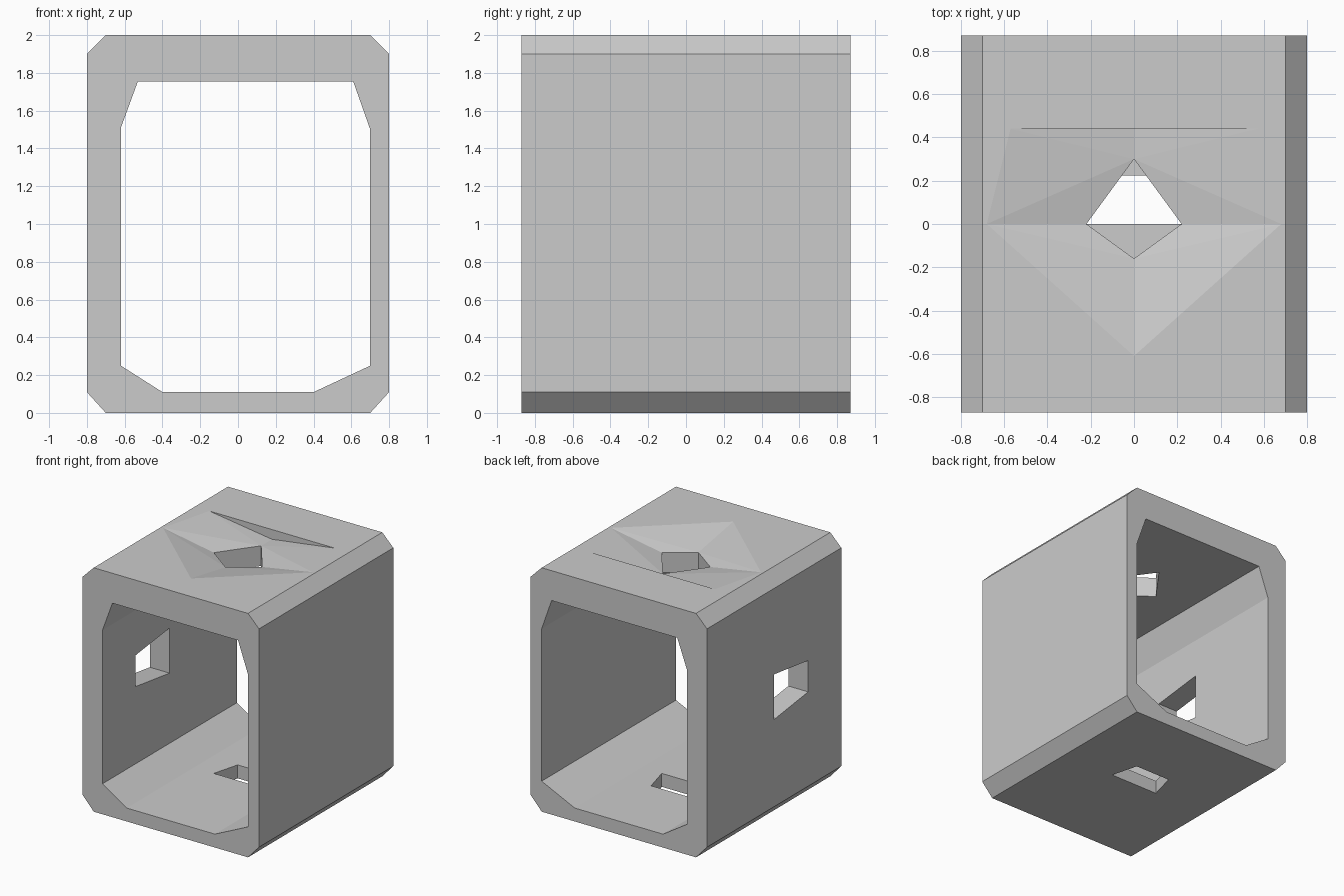
import bpy, bmesh

if "Cube" in bpy.data.objects:
    bpy.data.objects.remove(bpy.data.objects["Cube"])


def make_object(name, verts, faces):
    bm = bmesh.new()
    vs = [bm.verts.new(v) for v in verts]
    for f in faces:
        bm.faces.new([vs[i] for i in f])
    bmesh.ops.recalc_face_normals(bm, faces=bm.faces[:])
    mesh = bpy.data.meshes.new(name)
    bm.to_mesh(mesh)
    bm.free()
    obj = bpy.data.objects.new(name, mesh)
    bpy.context.collection.objects.link(obj)
    return obj


def prism(name, profile, axis, lo, hi):
    """Extrude a closed 2D profile along one axis."""
    def point(p, d):
        q = list(p)
        q.insert(axis, d)
        return q
    n = len(profile)
    verts = [point(p, lo) for p in profile] + [point(p, hi) for p in profile]
    faces = [list(range(n)), list(range(n, 2 * n))]
    faces += [[i, (i + 1) % n, n + (i + 1) % n, n + i] for i in range(n)]
    return make_object(name, verts, faces)


def cut(target, cutter):
    cutter.hide_render = True
    mod = target.modifiers.new(cutter.name, 'BOOLEAN')
    mod.operation = 'DIFFERENCE'
    mod.solver = 'EXACT'
    mod.object = cutter
    bpy.context.view_layer.objects.active = target
    bpy.ops.object.modifier_apply(modifier=mod.name)
    bpy.data.objects.remove(cutter, do_unlink=True)


# Chamfered outer shell, open front and back
tunnel = prism("tunnel_block", [(-.7, 0), (.7, 0), (.8, .11), (.8, 1.9),
                                (.7, 2), (-.7, 2), (-.8, 1.9), (-.8, .11)], 1, -.87, .87)

# Inner passage
cut(tunnel, prism("passage", [(-.4, .11), (.4, .11), (.7, .25), (.7, 1.5),
                              (.61, 1.755), (-.53, 1.755), (-.62, 1.51), (-.62, .25)], 1, -1, 1))

# Faceted dent in the roof with an upright back wall
rim = [(-.68, 0), (0, -.61), (.68, 0), (.57, .44), (-.57, .44)]
low = [(-.22, 0), (0, -.16), (.22, 0), (0, .3), (0, .44)]
verts = [(x, y, 2) for x, y in rim] + [(x, y, 1.92) for x, y in low]
verts += [(x, y, 2.1) for x, y in rim]
faces = [[0, 1, 6], [0, 6, 5], [1, 2, 6], [2, 7, 6], [5, 6, 7, 8],
         [0, 5, 8], [0, 8, 4], [4, 8, 9], [2, 8, 7], [2, 3, 8], [3, 9, 8],
         [3, 4, 9], [10, 11, 12, 13, 14]]
faces += [[i, (i + 1) % 5, 10 + (i + 1) % 5, 10 + i] for i in range(5)]
cut(tunnel, make_object("roof_dent", verts, faces))

# Roof hole, floor hole and left window
cut(tunnel, prism("roof_hole", low[:4], 2, 1.6, 2.2))
cut(tunnel, prism("floor_hole", [(-.22, 0), (.22, 0), (.16, .224), (-.16, .224)], 2, -.2, .3))
cut(tunnel, prism("left_window", [(0, .825), (0, 1.195), (-.44, 1.14), (-.44, .883)], 0, -1, -.4))
